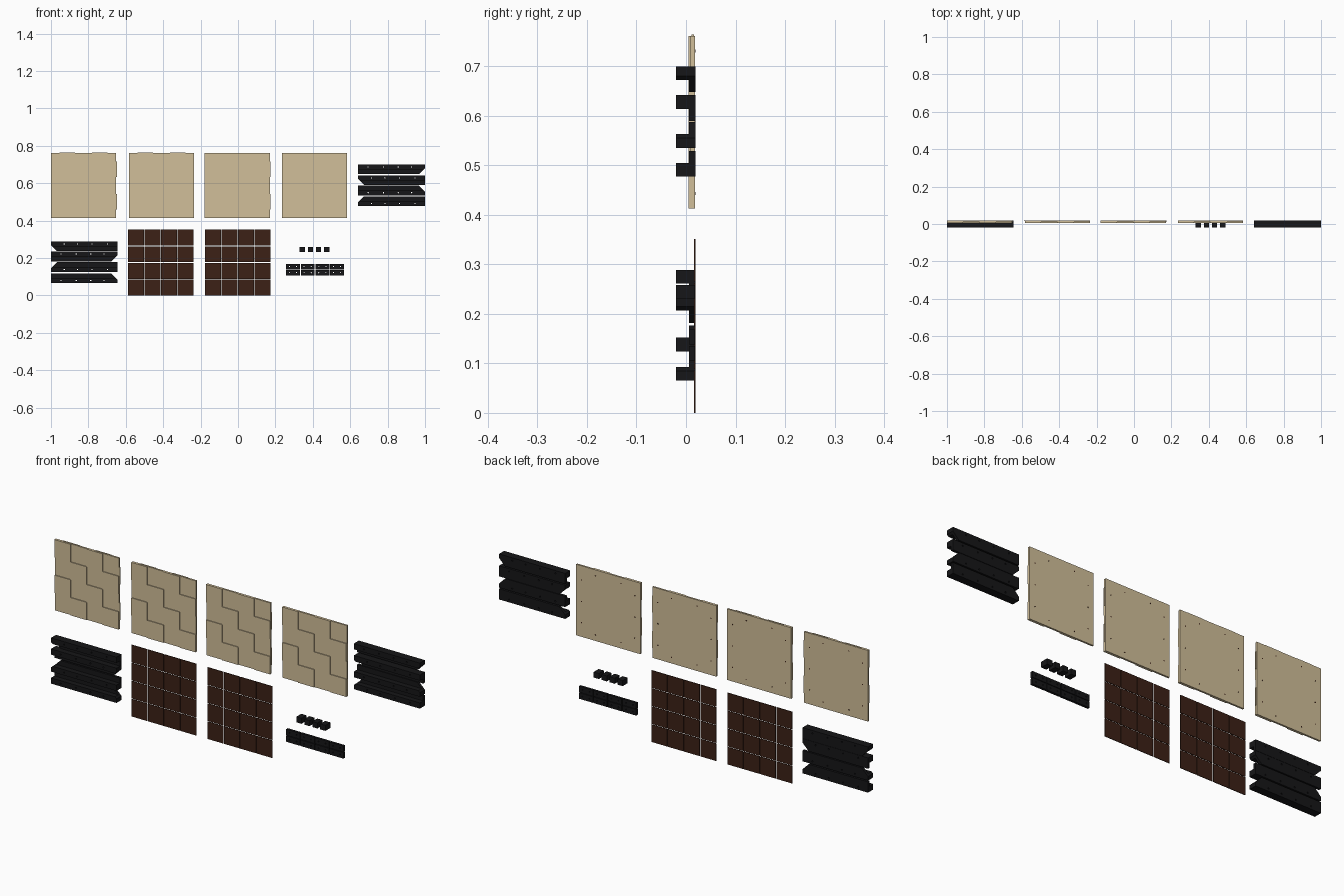
import bpy, bmesh, math
from mathutils import Matrix, Vector

if "Cube" in bpy.data.objects:
    bpy.data.objects.remove(bpy.data.objects["Cube"])


def material(name, rgb):
    m = bpy.data.materials.new(name)
    m.diffuse_color = (*rgb, 1)
    m.use_nodes = True
    m.node_tree.nodes["Principled BSDF"].inputs["Base Color"].default_value = m.diffuse_color
    return m


TAN = material("maple", (0.64, 0.52, 0.32))
BLACK = material("black", (0.008, 0.008, 0.009))
BROWN = material("walnut", (0.045, 0.015, 0.008))


def finish(name, bm, mat):
    bmesh.ops.remove_doubles(bm, verts=bm.verts, dist=1e-6)
    bmesh.ops.recalc_face_normals(bm, faces=bm.faces)
    me = bpy.data.meshes.new(name)
    bm.to_mesh(me)
    bm.free()
    ob = bpy.data.objects.new(name, me)
    bpy.context.collection.objects.link(ob)
    me.materials.append(mat)
    return ob


def box(bm, x0, x1, y0, y1, z0, z1):
    m = Matrix.Translation(((x0 + x1) / 2, (y0 + y1) / 2, (z0 + z1) / 2))
    m = m @ Matrix.Diagonal((x1 - x0, y1 - y0, z1 - z0, 1))
    bmesh.ops.create_cube(bm, size=1, matrix=m)


def rods(bm, points, radius, y0, y1):
    for x, z in points:
        m = Matrix.Translation((x, (y0 + y1) / 2, z)) @ Matrix.Rotation(math.pi / 2, 4, 'X')
        bmesh.ops.create_cone(bm, cap_ends=True, segments=12, radius1=radius,
                              radius2=radius, depth=y1 - y0, matrix=m)


def drill(ob, points, radius):
    # screw holes right through along y
    bm = bmesh.new()
    rods(bm, points, radius, -0.05, 0.05)
    cutter = finish("hole_cutter", bm, BLACK)
    cutter.hide_render = True
    cutter.hide_viewport = True
    mod = ob.modifiers.new("holes", 'BOOLEAN')
    mod.operation = 'DIFFERENCE'
    mod.solver = 'EXACT'
    mod.object = cutter


# Board quarters: chequered recesses in the front face
FRONT, RECESS, BACK = 0.0055, 0.0095, 0.0185


def quarter(i, x0, z0, size, right_tabs, top_tabs):
    bm = bmesh.new()
    n, p = 4, size / 4

    def depth(c, r):
        if not (0 <= c < n and 0 <= r < n):
            return BACK
        return RECESS if (c + r) % 2 == 0 else FRONT

    def quad(*pts):
        bm.faces.new([bm.verts.new(q) for q in pts])

    for c in range(-1, n):
        for r in range(-1, n):
            xa, xb, za, zb = x0 + c * p, x0 + (c + 1) * p, z0 + r * p, z0 + (r + 1) * p
            d = depth(c, r)
            if c >= 0 and r >= 0:
                for y in (d, BACK):
                    quad((xa, y, za), (xb, y, za), (xb, y, zb), (xa, y, zb))
            e = depth(c + 1, r)
            if e != d:
                quad((xb, d, za), (xb, e, za), (xb, e, zb), (xb, d, zb))
            e = depth(c, r + 1)
            if e != d:
                quad((xa, d, zb), (xa, e, zb), (xb, e, zb), (xb, d, zb))
    finish(f"board_quarter_{i}", bm, TAN)
    # joining tabs on the mating edges
    bm = bmesh.new()
    for f in (0.25, 0.75):
        a, b = (f - 0.12) * size, (f + 0.12) * size
        if right_tabs:
            box(bm, x0 + size, x0 + size + 0.004, 0.011, 0.016, z0 + a, z0 + b)
        if top_tabs:
            box(bm, x0 + a, x0 + b, 0.011, 0.016, z0 + size, z0 + size + 0.003)
    if bm.verts:
        finish(f"joining_tabs_{i}", bm, TAN)
    else:
        bm.free()
    # screw seats on the back
    bm = bmesh.new()
    m, s = 0.03, size
    pts = [(x0 + m if k == 0 else x0 + s - m, z0 + f * s) for k in (0, 1) for f in (0.2, 0.5, 0.8)]
    pts += [(x0 + f * s, z0 + (m if k == 0 else s - m)) for k in (0, 1) for f in (0.3, 0.7)]
    rods(bm, pts, 0.003, BACK - 0.002, BACK + 0.0005)
    finish(f"screw_seats_{i}", bm, BROWN)


for i, (x, rt, tt) in enumerate([(-1.0, True, True), (-0.583, False, True),
                                 (-0.178, True, False), (0.235, False, False)]):
    quarter(i + 1, x, 0.413, 0.348, rt, tt)

# Thin inlay squares
for i, x0 in enumerate((-0.59, -0.178)):
    bm = bmesh.new()
    p, g = 0.0885, 0.0015
    for c in range(4):
        for r in range(4):
            box(bm, x0 + c * p + g, x0 + (c + 1) * p - g, 0.0165, 0.0195,
                r * p, (r + 1) * p - 2 * g)
    finish(f"inlay_squares_{i + 1}", bm, BROWN)


# Frame rails: L section, flange mitred at one end
def rail(name, x0, x1, z0, z1, flip, mitre_left):
    h, t, k = z1 - z0, 0.028, 0.02
    prof = [(-0.02, 0), (-0.02, k), (-0.02, t), (0.006, t), (0.006, h),
            (0.019, h), (0.019, k), (0.019, 0)]
    bm = bmesh.new()
    ends = []
    for end in (0, 1):
        ring = []
        for y, z in prof:
            cut = max(0, z - k) if (end == 0) == mitre_left else 0
            x = x0 + cut if end == 0 else x1 - cut
            ring.append(bm.verts.new((x, y, z1 - z if flip else z0 + z)))
        bm.faces.new([ring[j] for j in (0, 1, 6, 7)])
        bm.faces.new(ring[1:7])
        ends.append(ring)
    a, b = ends
    for j in range(8):
        q = (j + 1) % 8
        bm.faces.new((a[j], a[q], b[q], b[j]))
    ob = finish(name, bm, BLACK)
    w = x1 - x0
    zc = z1 - 0.014 if flip else z0 + 0.014
    fr = [0.2, 0.4, 0.62, 0.85]
    drill(ob, [(x0 + (f if mitre_left else 1 - f) * w, zc) for f in fr], 0.0035)


# (bottom, top, thick side up)
LEFT = [(0.065, 0.118, False), (0.124, 0.177, False), (0.182, 0.235, True), (0.236, 0.289, True)]
RIGHT = [(0.477, 0.529, False), (0.535, 0.588, False), (0.590, 0.642, True), (0.648, 0.70, True)]
for i, (a, b, f) in enumerate(LEFT):
    rail(f"left_frame_rail_{i + 1}", -1.0, -0.645, a, b, f, i % 2 == 1)
for i, (a, b, f) in enumerate(RIGHT):
    rail(f"right_frame_rail_{i + 1}", 0.642, 1.0, a, b, f, i % 2 == 0)

# Small corner blocks
for i in range(4):
    bm = bmesh.new()
    x = 0.33 + i * 0.0433
    box(bm, x, x + 0.028, -0.02, 0.0185, 0.231, 0.258)
    finish(f"corner_block_{i + 1}", bm, BLACK)

# Joining plates, two screw holes each
for r in range(2):
    for c in range(4):
        bm = bmesh.new()
        x, z = 0.257 + c * 0.0785, 0.106 + r * 0.0325
        box(bm, x, x + 0.0745, 0.0065, 0.0185, z, z + 0.0295)
        ob = finish(f"joining_plate_{r * 4 + c + 1}", bm, BLACK)
        drill(ob, [(x + 0.018, z + 0.015), (x + 0.056, z + 0.015)], 0.003)
